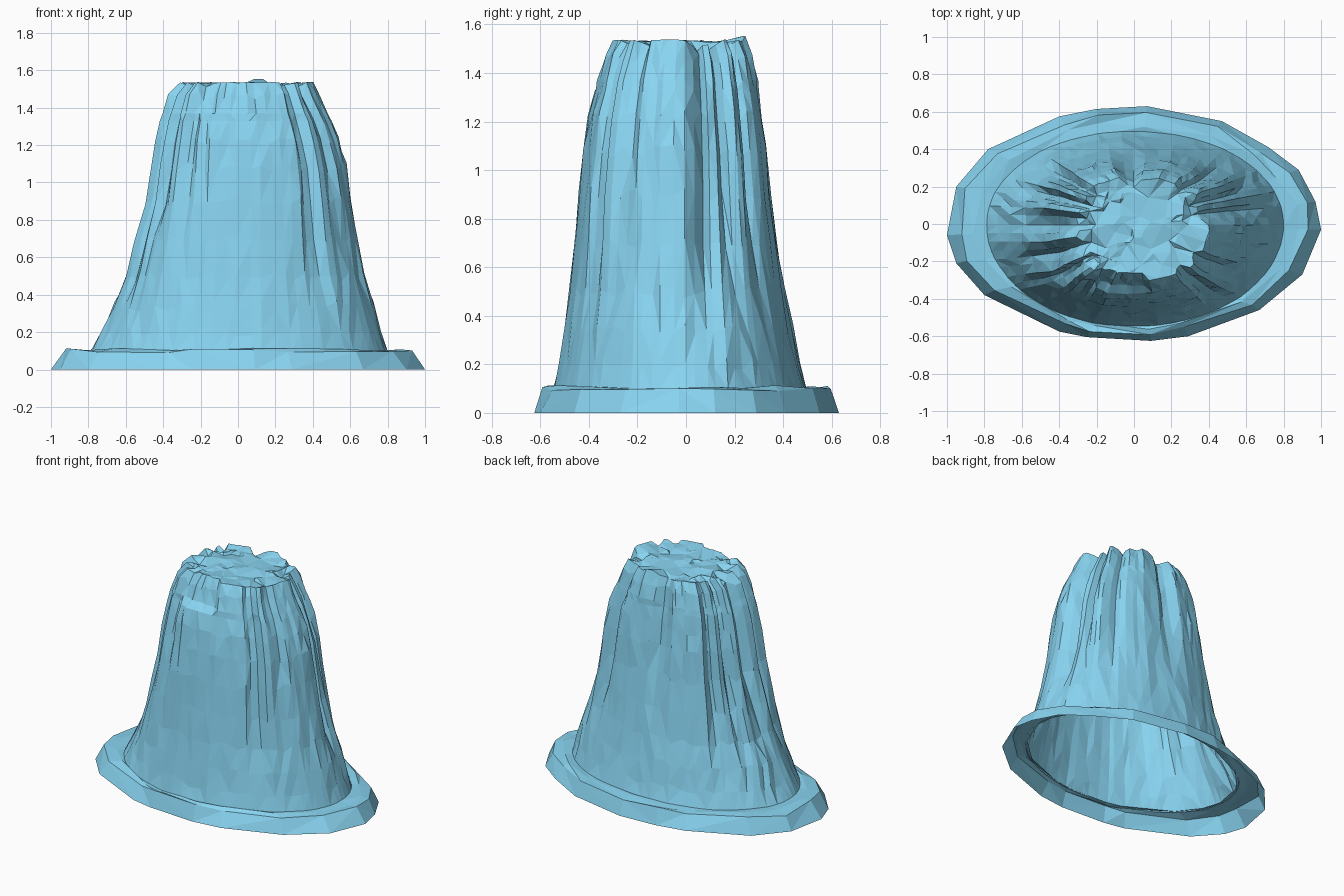
import bpy, bmesh, math, random
from mathutils import Vector
from mathutils.geometry import delaunay_2d_cdt

if "Cube" in bpy.data.objects:
    bpy.data.objects.remove(bpy.data.objects["Cube"])
random.seed(7)
N = 72

mat = bpy.data.materials.new("pale_blue_rock")
mat.diffuse_color = (0.25, 0.66, 0.88, 1)
mat.use_nodes = True
mat.node_tree.nodes["Principled BSDF"].inputs["Base Color"].default_value = mat.diffuse_color

# wall extents by height: z, left, right, front, back
PROFILE = [(0.10, .79, .80, .55, .497), (0.20, .735, .77, .53, .472),
           (0.34, .675, .73, .51, .442), (0.50, .61, .68, .49, .41),
           (0.70, .56, .64, .472, .382), (0.90, .505, .607, .455, .357),
           (1.08, .475, .58, .433, .34), (1.22, .45, .543, .413, .322),
           (1.33, .425, .50, .385, .307), (1.37, .41, .48, .38, .301),
           (1.46, .375, .44, .35, .283), (1.535, .31, .40, .31, .25)]
# vertical clefts: angle, half width, depth, starting height
CLEFTS = [(9, 8, .11, .2), (24, 7, .09, .45), (-31, 7, .05, .65), (-52, 7, .05, .25),
          (50, 8, .06, .4), (92, 7, .07, .6), (138, 8, .05, .3), (157, 8, .09, .25),
          (178, 8, .10, .3), (200, 8, .07, .3), (218, 7, .06, .5), (238, 7, .05, .6)]


def finish(bm, name):
    me = bpy.data.meshes.new(name)
    bmesh.ops.triangulate(bm, faces=bm.faces[:])
    bmesh.ops.recalc_face_normals(bm, faces=bm.faces[:])
    bm.to_mesh(me)
    bm.free()
    me.materials.append(mat)
    ob = bpy.data.objects.new(name, me)
    bpy.context.collection.objects.link(ob)
    return ob


def bridge(bm, a, b):
    n = len(a)
    for i in range(n):
        bm.faces.new((a[i], a[(i + 1) % n], b[(i + 1) % n], b[i]))


def cleft_depth(deg, z):
    d = 0
    for a, w, depth, z0 in CLEFTS:
        off = abs((deg - a + 180) % 360 - 180)
        if off < w:
            s = max(0, min(1, (z - z0) / .5))
            d = max(d, depth * (1 - off / w) * s)
    return d


def wall_point(deg, row, power=1.0):
    z, l, r, f, b = row
    c, s = math.cos(math.radians(deg)), math.sin(math.radians(deg))
    x = (r if c > 0 else l) * math.copysign(abs(c) ** power, c)
    y = (b if s > 0 else f) * math.copysign(abs(s) ** power, s)
    return x, y


# fluted rock tower, with a slab on the front ending in a ledge
bm = bmesh.new()
rings = []
angles = [i * 360 / N + random.uniform(-1.2, 1.2) for i in range(N)]
facet = [random.uniform(-.010, .004) for _ in range(N)]
last = len(PROFILE) - 1
for k, row in enumerate(PROFILE):
    z = row[0]
    ring = []
    for i, deg in enumerate(angles):
        x, y = wall_point(deg, row, 1 - .16 * min(1, z))
        cut = cleft_depth(deg, z) - facet[i] * min(1, z * 2)
        if 0 < k < last:
            cut += random.uniform(0, .008)
        if z > 1.35 and 244 < deg < 278:
            cut += .04
        m = 1 - cut / math.hypot(x, y)
        zz = z
        if k == last:
            zz -= cleft_depth(deg, z) * .5
            zz += .018 if 70 < deg < 84 else random.uniform(-.004, .003)
        elif 0 < k and z not in (1.33, 1.37):
            zz += random.uniform(-.025, .025)
        ring.append(bm.verts.new((x * m, y * m, zz)))
    rings.append(ring)
for a, b in zip(rings, rings[1:]):
    bridge(bm, a, b)

# rough flat summit: scattered points triangulated inside the rim
rim = rings[-1]
pts = [Vector((v.co.x, v.co.y)) for v in rim]
for _ in range(70):
    a, r = random.uniform(0, math.tau), .88 * math.sqrt(random.random())
    edge = rim[int(a / math.tau * N) % N].co
    pts.append(Vector((edge.x * r, edge.y * r)))
co, _, faces, orig, _, _ = delaunay_2d_cdt(pts, [], [list(range(N))], 1, 1e-6)
top = []
for p, o in zip(co, orig):
    on_rim = [i for i in o if i < N]
    top.append(rim[on_rim[0]] if on_rim else
               bm.verts.new((p.x, p.y, 1.528 + random.uniform(-.014, .008))))
for f in faces:
    bm.faces.new([top[i] for i in f])
finish(bm, "rock_tower")

# low faceted skirt, open underneath
OUTLINE = [(1, -.03), (.97, .12), (.88, .29), (.72, .41), (.47, .55), (.07, .63), (-.2, .615),
           (-.4, .575), (-.78, .4), (-.95, .2), (-1, -.06), (-.95, -.21), (-.8, -.38),
           (-.4, -.575), (-.25, -.605), (.09, -.625), (.29, -.6), (.67, -.46), (.9, -.27)]
bm = bmesh.new()
foot, lip, mid, inner = [], [], [], []
for x, y in OUTLINE:
    foot.append(bm.verts.new((x, y, 0)))
    s = random.uniform(.915, .955)
    lx, ly = x * s, y * s
    lip.append(bm.verts.new((lx, ly, random.uniform(.09, .112))))
    deg = math.degrees(math.atan2(y / .625, x))
    ix, iy = wall_point(deg, PROFILE[0])
    ix, iy = ix * .99, iy * .99
    t = random.uniform(.3, .75)
    mid.append(bm.verts.new((lx + (ix - lx) * t, ly + (iy - ly) * t, random.uniform(.096, .114))))
    inner.append(bm.verts.new((ix, iy, .102)))
bridge(bm, foot, lip)
bridge(bm, lip, mid)
bridge(bm, mid, inner)
finish(bm, "base_skirt")
